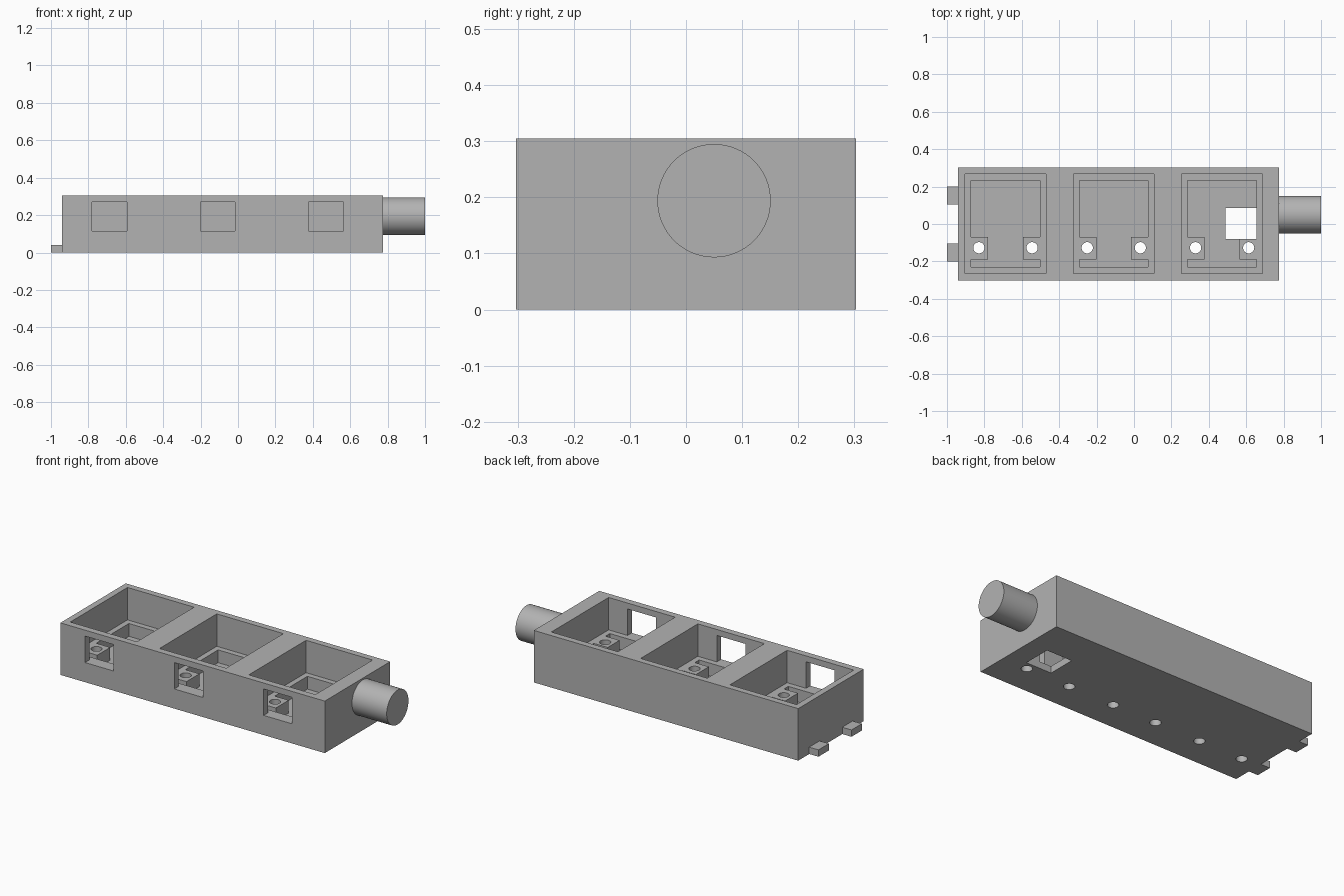
import bpy, bmesh, math
from mathutils import Matrix, Vector

if "Cube" in bpy.data.objects:
    bpy.data.objects.remove(bpy.data.objects["Cube"], do_unlink=True)

grey = bpy.data.materials.new("plain grey")
grey.use_nodes = True
grey.diffuse_color = (0.45, 0.45, 0.45, 1)
grey.node_tree.nodes["Principled BSDF"].inputs["Base Color"].default_value = (0.45, 0.45, 0.45, 1)


def prism(name, outline, z0, z1):
    """Extrude a counter-clockwise outline from z0 to z1."""
    bm = bmesh.new()
    face = bm.faces.new([bm.verts.new((x, y, z0)) for x, y in outline])
    top = bmesh.ops.extrude_face_region(bm, geom=[face])["geom"]
    verts = [g for g in top if isinstance(g, bmesh.types.BMVert)]
    bmesh.ops.translate(bm, verts=verts, vec=Vector((0, 0, z1 - z0)))
    bmesh.ops.recalc_face_normals(bm, faces=bm.faces[:])
    return finish(name, bm)


def finish(name, bm):
    mesh = bpy.data.meshes.new(name)
    bm.to_mesh(mesh)
    bm.free()
    mesh.materials.append(grey)
    obj = bpy.data.objects.new(name, mesh)
    bpy.context.collection.objects.link(obj)
    return obj


def box(name, x0, x1, y0, y1, z0, z1):
    return prism(name, [(x0, y0), (x1, y0), (x1, y1), (x0, y1)], z0, z1)


def cylinder(name, radius, length, matrix, sides):
    bm = bmesh.new()
    bmesh.ops.create_cone(bm, cap_ends=True, segments=sides, radius1=radius,
                          radius2=radius, depth=length, matrix=matrix)
    return finish(name, bm)


def smooth(obj):
    bpy.ops.object.select_all(action="DESELECT")
    obj.select_set(True)
    bpy.context.view_layer.objects.active = obj
    bpy.ops.object.shade_smooth_by_angle(angle=math.radians(30))


def cut(target, cutter):
    """Subtract the cutter from the target, then discard it."""
    cutter.hide_render = True
    mod = target.modifiers.new("cut", "BOOLEAN")
    mod.operation, mod.solver, mod.object = "DIFFERENCE", "EXACT", cutter
    bpy.context.view_layer.objects.active = target
    bpy.ops.object.modifier_apply(modifier=mod.name)
    bpy.data.objects.remove(cutter, do_unlink=True)


FLOOR, LEDGE, TOP = 0.04, 0.115, 0.305
housing = box("housing", -0.94, 0.775, -0.303, 0.303, 0, TOP)

# Right half of the lower recess, leaving a screw lug at each side
half = [(0.184, -0.23), (0.184, -0.19), (0.093, -0.19),
        (0.093, -0.07), (0.184, -0.07), (0.184, 0.233)]
recess = half + [(-x, y) for x, y in reversed(half)]

for cx in (-0.687, -0.108, 0.471):
    # Upper pocket, stepped recess and front window
    cut(housing, box("pocket", cx - 0.216, cx + 0.216, -0.264, 0.266, LEDGE, 0.4))
    cut(housing, prism("recess", [(cx + x, y) for x, y in recess], FLOOR, 0.2))
    cut(housing, box("window", cx - 0.093, cx + 0.093, -0.4, -0.2, LEDGE, 0.27))
    # Screw holes through the lugs
    for side in (-1, 1):
        place = Matrix.Translation((cx + side * 0.142, -0.127, 0.05))
        cut(housing, cylinder("screw_hole", 0.03, 0.3, place, 32))

# Square cable opening in the floor
cut(housing, box("cable_opening", 0.49, 0.655, -0.08, 0.085, -0.1, 0.2))
smooth(housing)

# End peg
peg = cylinder("end_peg", 0.101, 0.225, Matrix.Translation((0.8875, 0.05, 0.194))
               @ Matrix.Rotation(math.pi / 2, 4, "Y"), 64)
smooth(peg)

# Locating tabs on the opposite end
for name, y in (("back_tab", 0.153), ("front_tab", -0.153)):
    box(name, -1, -0.94, y - 0.048, y + 0.048, 0, 0.04)
